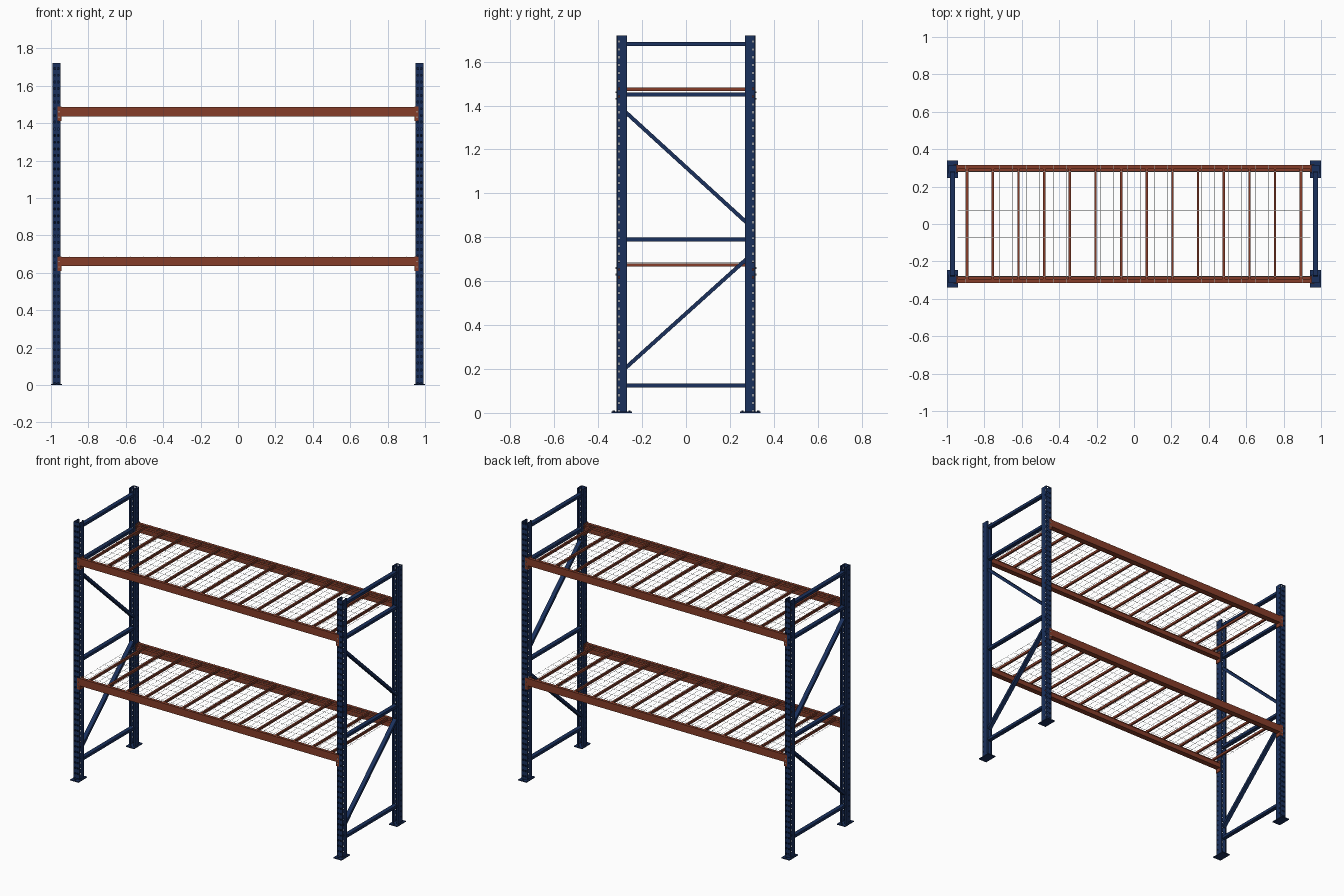
import bpy, bmesh, math
from mathutils import Matrix, Vector

cube = bpy.data.objects.get("Cube")
if cube:
    bpy.data.objects.remove(cube, do_unlink=True)


def material(name, colour):
    m = bpy.data.materials.new(name)
    m.use_nodes = True
    m.diffuse_color = (*colour, 1)
    m.node_tree.nodes["Principled BSDF"].inputs["Base Color"].default_value = (*colour, 1)
    return m


BLUE = material("navy_blue", (0.01, 0.03, 0.108))
RUST = material("rust_orange", (0.235, 0.046, 0.022))
STEEL = material("galvanised_grey", (0.43, 0.45, 0.45))

POST_X, POST_Y, HEIGHT = 0.97, 0.292, 1.72
BEAM_TOPS = (0.684, 1.485)
CORNERS = [(sx, sy) for sx in (-1, 1) for sy in (-1, 1)]


def finish(bm, name, mat):
    bmesh.ops.recalc_face_normals(bm, faces=bm.faces)
    mesh = bpy.data.meshes.new(name)
    bm.to_mesh(mesh)
    bm.free()
    mesh.materials.append(mat)
    obj = bpy.data.objects.new(name, mesh)
    bpy.context.collection.objects.link(obj)
    return obj


def add_box(bm, centre, size, tilt=0):
    place = Matrix.Translation(centre) @ Matrix.Rotation(tilt, 4, 'X')
    bmesh.ops.create_cube(bm, size=1, matrix=place @ Matrix.Diagonal((*size, 1)))


def add_bolt(bm, centre, radius, length, axis):
    turn = Matrix.Rotation(math.pi / 2, 4, 'X') if axis == 'Y' else Matrix()
    bmesh.ops.create_cone(bm, cap_ends=True, segments=6, radius1=radius, radius2=radius,
                          depth=length, matrix=Matrix.Translation(centre) @ turn)


# Perforated channel post: half profile from web centre to lip, open towards the frame
HALF = [(0.005, -0.022), (0.013, -0.022), (0.02, -0.022), (0.02, -0.016),
        (0.02, -0.01), (0.02, 0.022), (0.011, 0.022)]
PROFILE = [(-x, y) for x, y in reversed(HALF)] + HALF
WEB_COLUMNS, FLANGE_COLUMNS = (5, 7), (2, 10)
PITCH, HOLE = 0.0358, 0.01


def make_post(sx, sy, name):
    levels = [0]
    for i in range(int(2 * HEIGHT / PITCH)):
        mid = (i + 0.5) * PITCH / 2
        levels += [mid - HOLE / 2, mid + HOLE / 2]
    levels.append(HEIGHT)
    # Web holes of front and back posts are half a pitch apart
    web_row = 1 if sy < 0 else 3
    bm = bmesh.new()
    rows = [[bm.verts.new((sx * POST_X + x, sy * (POST_Y - y), z)) for x, y in PROFILE]
            for z in levels]
    for r in range(len(rows) - 1):
        for c in range(len(PROFILE) - 1):
            if (c in WEB_COLUMNS and r % 4 == web_row) or (c in FLANGE_COLUMNS and r % 4 == 1):
                continue
            bm.faces.new((rows[r][c], rows[r][c + 1], rows[r + 1][c + 1], rows[r + 1][c]))
    post = finish(bm, name, BLUE)
    wall = post.modifiers.new("wall", 'SOLIDIFY')
    wall.thickness = 0.003
    wall.offset = 0


for sx, sy in CORNERS:
    tag = ("back" if sy > 0 else "front") + ("_left" if sx > 0 else "_right")
    make_post(sx, sy, tag + "_post")
    # Foot plate with anchor bolts
    bm = bmesh.new()
    add_box(bm, (sx * POST_X, sy * 0.293, 0.003), (0.06, 0.092, 0.006))
    for dy in (-0.036, 0.036):
        add_bolt(bm, (sx * POST_X, sy * 0.293 + dy, 0.008), 0.005, 0.006, 'Z')
    finish(bm, tag + "_foot_plate", BLUE)

# End frames: horizontal struts and two opposed diagonals
for sx, side in ((-1, "right"), (1, "left")):
    bm = bmesh.new()
    for z in (0.125, 0.79, 1.45, 1.68):
        add_box(bm, (sx * POST_X, 0, z), (0.027, 0.55, 0.018))
    finish(bm, side + "_frame_struts", BLUE)
    bm = bmesh.new()
    for z0, z1 in ((0.205, 0.70), (1.37, 0.868)):
        run = Vector((0, 0.55, z1 - z0))
        add_box(bm, (sx * POST_X, 0, (z0 + z1) / 2), (0.027, run.length, 0.018),
                math.atan2(run.z, run.y))
    finish(bm, side + "_frame_diagonals", BLUE)

# Stepped beam section: distance outwards and height below the top
SECTION = [(0.278, -0.049), (0.278, -0.018), (0.295, -0.018), (0.295, 0),
           (0.315, 0), (0.315, -0.049)]

for top, level in zip(BEAM_TOPS, ("lower", "upper")):
    for sy, side in ((-1, "front"), (1, "back")):
        bm = bmesh.new()
        ends = [[bm.verts.new((x, sy * y, top + z)) for y, z in SECTION]
                for x in (-0.95, 0.95)]
        for end in ends:
            bm.faces.new(end)
        for i in range(len(SECTION)):
            j = (i + 1) % len(SECTION)
            bm.faces.new((ends[0][i], ends[0][j], ends[1][j], ends[1][i]))
        finish(bm, f"{level}_{side}_beam", RUST)

        # Angle connectors lapping the post's inner side and face
        bm, bolts = bmesh.new(), bmesh.new()
        for sx in (-1, 1):
            add_box(bm, (sx * 0.9465, sy * 0.296, top - 0.036), (0.004, 0.041, 0.078))
            add_box(bm, (sx * 0.955, sy * 0.3163, top - 0.036), (0.021, 0.0016, 0.078))
            for dz in (-0.024, -0.054):
                add_bolt(bolts, (sx * 0.957, sy * 0.3185, top + dz), 0.004, 0.005, 'Y')
        finish(bm, f"{level}_{side}_connectors", RUST)
        finish(bolts, f"{level}_{side}_connector_bolts", STEEL)

    # Cross slats resting on the beam steps
    bm = bmesh.new()
    for i in range(14):
        add_box(bm, (-0.892 + i * 0.1372, 0, top - 0.0105), (0.012, 0.588, 0.015))
    finish(bm, level + "_slats", RUST)

    # Wire mesh deck
    bm = bmesh.new()
    wire = 0.001
    for i in range(53):
        add_box(bm, ((i - 26) * 0.036, 0, top + 0.0018), (wire, 0.63, wire))
    for i in range(9):
        add_box(bm, (0, (i - 4) * 0.0705, top + 0.0008), (1.885, wire, wire))
    finish(bm, level + "_wire_deck", STEEL)
